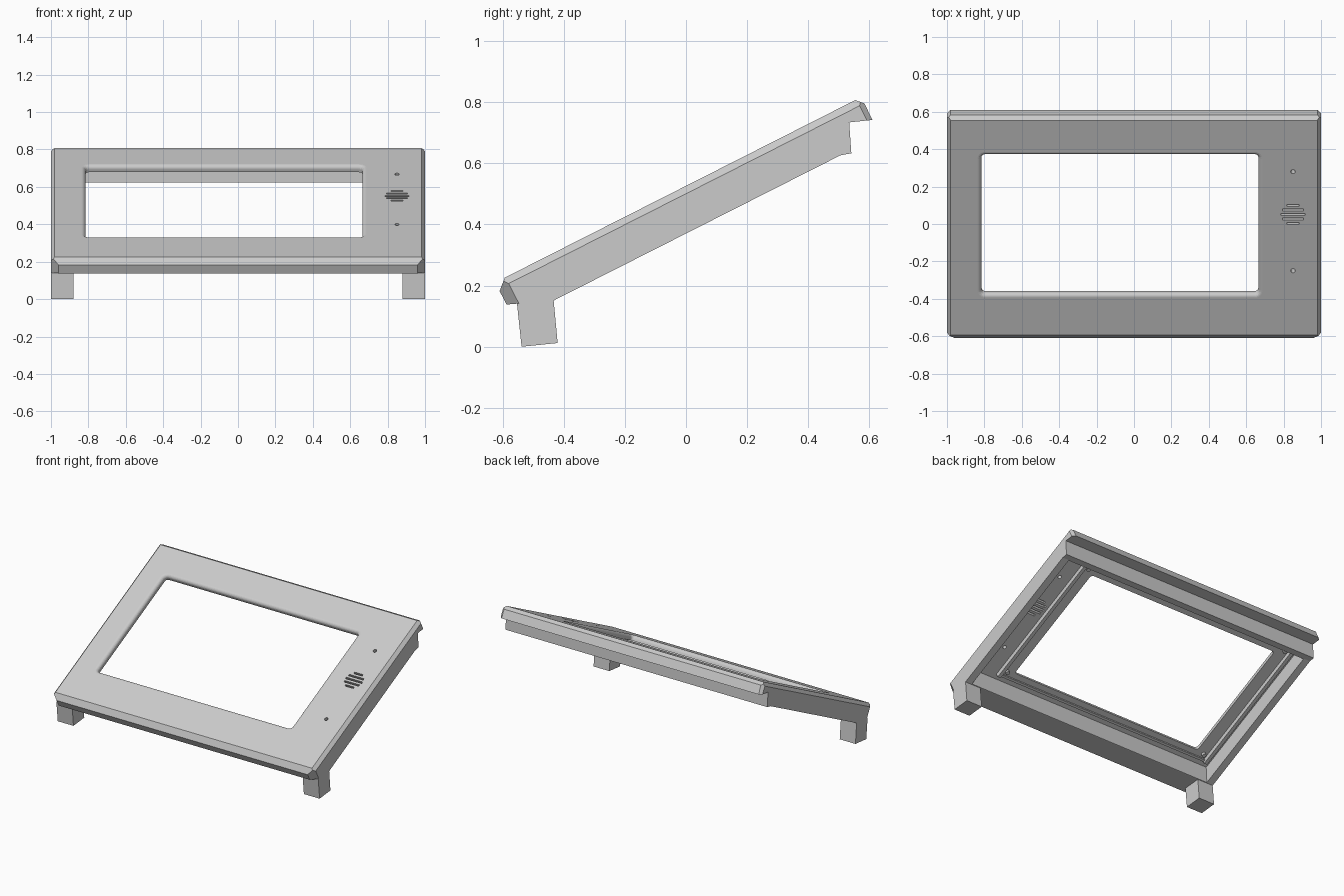
import bpy, bmesh, math
from mathutils import Matrix, Vector

cube = bpy.data.objects.get("Cube")
if cube:
    bpy.data.objects.remove(cube, do_unlink=True)

# One plain grey plastic
grey = bpy.data.materials.new("grey_plastic")
grey.use_nodes = True
color = (0.6, 0.6, 0.6, 1)
grey.diffuse_color = color
grey.node_tree.nodes["Principled BSDF"].inputs["Base Color"].default_value = color

# Tilted frame of the panel: x across, u up the slope, v out of the face
TILT = math.atan2(0.581, 1.147)
FRAME = Matrix.Translation((0, -0.593, 0.226)) @ Matrix.Rotation(TILT, 4, 'X')


def finish(name, bm):
    bmesh.ops.recalc_face_normals(bm, faces=bm.faces)
    mesh = bpy.data.meshes.new(name)
    bm.to_mesh(mesh)
    bm.free()
    mesh.materials.append(grey)
    obj = bpy.data.objects.new(name, mesh)
    bpy.context.collection.objects.link(obj)
    return obj


def prism(points, x0, x1):
    """Side profile (y, z) extruded across x."""
    bm = bmesh.new()
    face = bm.faces.new([bm.verts.new((x0, y, z)) for y, z in points])
    ext = bmesh.ops.extrude_face_region(bm, geom=[face])
    moved = [g for g in ext["geom"] if isinstance(g, bmesh.types.BMVert)]
    bmesh.ops.translate(bm, verts=moved, vec=(x1 - x0, 0, 0))
    return bm


def add_box(bm, lo, hi):
    """Box between two corners given in the tilted frame."""
    lo, hi = Vector(lo), Vector(hi)
    m = FRAME @ Matrix.Translation((lo + hi) / 2) @ Matrix.Diagonal((*(hi - lo), 1))
    bmesh.ops.create_cube(bm, size=1, matrix=m)


def add_cylinder(bm, x, u, radius, v0, v1):
    m = FRAME @ Matrix.Translation((x, u, (v0 + v1) / 2))
    bmesh.ops.create_cone(bm, cap_ends=True, segments=16, radius1=radius,
                          radius2=radius, depth=v1 - v0, matrix=m)


def rounded_rect(x0, x1, u0, u1, r, v):
    corners = ((x1 - r, u1 - r), (x0 + r, u1 - r), (x0 + r, u0 + r), (x1 - r, u0 + r))
    return [FRAME @ Vector((cx + r * math.cos(a), cu + r * math.sin(a), v))
            for i, (cx, cu) in enumerate(corners)
            for a in [(i + k / 5) * math.pi / 2 for k in range(6)]]


def cut(obj, cutter):
    cutter.hide_render = True
    mod = obj.modifiers.new("cut", 'BOOLEAN')
    mod.operation = 'DIFFERENCE'
    mod.solver = 'EXACT'
    mod.object = cutter
    bpy.context.view_layer.objects.active = obj
    bpy.ops.object.modifier_apply(modifier=mod.name)
    bpy.data.objects.remove(cutter, do_unlink=True)


# Housing: side profile with overhanging lips at front and back
bm = prism([(-0.593, 0.226), (-0.61, 0.182), (-0.587, 0.138), (-0.433, 0.151),
            (0.505, 0.626), (0.541, 0.633), (0.534, 0.734), (0.61, 0.742),
            (0.584, 0.796), (0.554, 0.807)], -1, 1)

# Chamfer the long sides and the four upright corners
for s in (-1, 1):
    for point, normal in (((0.98, 0, 0), (0.023, 0, 0.02)),
                          ((1, 0.003, 0), (0.037, -0.04, 0)),
                          ((1, 1.29, 0), (0.018, 0.02, 0))):
        co = FRAME @ Vector((s * point[0], point[1], point[2]))
        no = FRAME.to_3x3() @ Vector((s * normal[0], normal[1], normal[2]))
        res = bmesh.ops.bisect_plane(bm, geom=bm.verts[:] + bm.edges[:] + bm.faces[:],
                                     plane_co=co, plane_no=no, clear_outer=True)
        bmesh.ops.holes_fill(bm, edges=[e for e in bm.edges if e.is_boundary])
housing = finish("housing", bm)

# Hollow underside
cut(housing, finish("cavity_cutter", prism(
    [(-0.436, 0.265), (-0.42, 0.0), (0.51, 0.5), (0.495, 0.735)], -0.95, 0.95)))

# Screen opening with a filleted upper edge
R = 0.022
levels = [(R, 0.02)]
levels += [(R * (1 - math.cos(a)), R * (math.sin(a) - 1))
           for a in [math.pi / 2 * (1 - k / 6) for k in range(7)]]
levels += [(0, -0.3)]
bm = bmesh.new()
rings = [[bm.verts.new(p) for p in rounded_rect(-0.815 - g, 0.665 + g, 0.245 - g,
                                                1.075 + g, 0.02 + g, v)]
         for g, v in levels]
n = len(rings[0])
for a, b in zip(rings, rings[1:]):
    for i in range(n):
        bm.faces.new((a[i], a[(i + 1) % n], b[(i + 1) % n], b[i]))
bm.faces.new(rings[0])
bm.faces.new(rings[-1])
cut(housing, finish("window_cutter", bm))

# Speaker slots and two small holes
bm = bmesh.new()
SX, SU = 0.85, 0.722
for k in range(-2, 3):
    du = k * 0.027
    half = math.sqrt(0.063 ** 2 - du ** 2)
    add_box(bm, (SX - half, SU + du - 0.006, -0.2), (SX + half, SU + du + 0.006, 0.1))
for u in (0.384, 0.978):
    add_cylinder(bm, SX, u, 0.012, -0.2, 0.1)
cut(housing, finish("vent_cutter", bm))

# Front legs, flush with the sides
for name, x0, x1 in (("left_front_leg", 0.88, 1), ("right_front_leg", -1, -0.88)):
    finish(name, prism([(-0.553, 0.141), (-0.538, 0.0), (-0.42, 0.012),
                        (-0.433, 0.151)], x0, x1))

# Screen mounting rails under the face
bm = bmesh.new()
for x in (-0.91, 0.76):
    add_box(bm, (x - 0.012, 0.19, -0.065), (x + 0.012, 1.17, -0.03))
for u in (0.2, 1.15):
    add_box(bm, (-0.9, u - 0.008, -0.05), (0.75, u + 0.008, -0.03))
finish("mounting_rails", bm)

# Screw posts at the screen corners
bm = bmesh.new()
for x in (-0.87, 0.72):
    for u in (0.235, 1.11):
        add_cylinder(bm, x, u, 0.014, -0.055, -0.03)
finish("screw_posts", bm)
